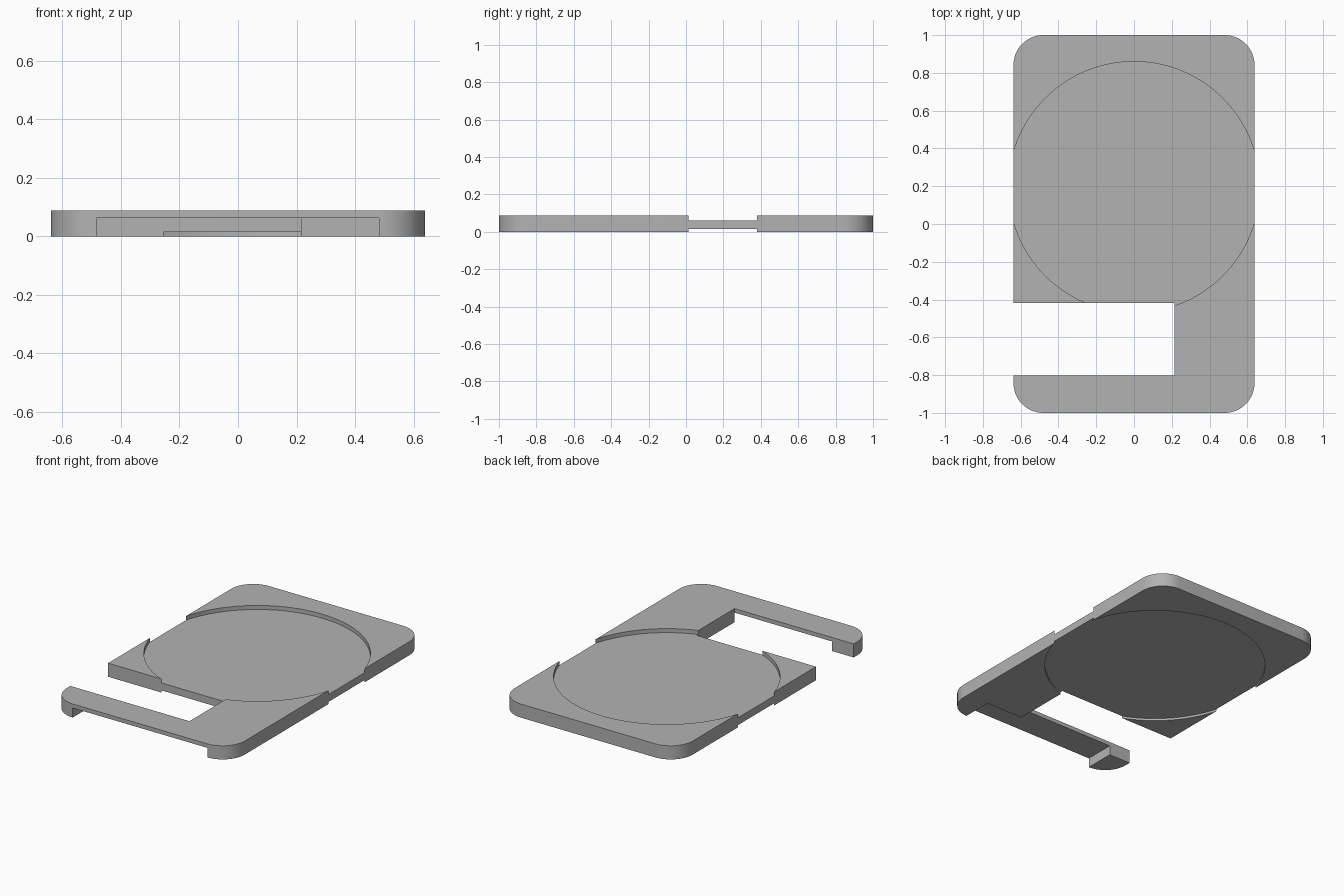
import bpy, bmesh, math

if "Cube" in bpy.data.objects:
    bpy.data.objects.remove(bpy.data.objects["Cube"], do_unlink=True)

HALF_W, HALF_L, HEIGHT, CORNER = 0.638, 1.0, 0.088, 0.158
FLOOR, CEILING = 0.014, 0.062          # underside and top of the thin disc area
NOTCH_X, NOTCH_FRONT, NOTCH_BACK = 0.215, -0.803, -0.417
DISC_Y, DISC_R = 0.196, 0.664

grey = bpy.data.materials.new("plain grey")
grey.use_nodes = True
colour = (0.45, 0.45, 0.45, 1)
grey.diffuse_color = colour
grey.node_tree.nodes["Principled BSDF"].inputs["Base Color"].default_value = colour


def prism(name, outline, z0, z1):
    """Extrude a counter-clockwise plan outline from z0 to z1."""
    bm = bmesh.new()
    base = bm.faces.new([bm.verts.new((x, y, z0)) for x, y in outline])
    top = bmesh.ops.extrude_face_region(bm, geom=[base])["geom"]
    for v in top:
        if isinstance(v, bmesh.types.BMVert):
            v.co.z = z1
    bmesh.ops.recalc_face_normals(bm, faces=bm.faces)
    mesh = bpy.data.meshes.new(name)
    bm.to_mesh(mesh)
    bm.free()
    mesh.materials.append(grey)
    obj = bpy.data.objects.new(name, mesh)
    bpy.context.collection.objects.link(obj)
    return obj


def arc(cx, cy, r, start, sweep, steps):
    return [(cx + r * math.cos(math.radians(start + sweep * i / steps)),
             cy + r * math.sin(math.radians(start + sweep * i / steps)))
            for i in range(steps + 1)]


def box(x0, x1, y0, y1):
    return [(x0, y0), (x1, y0), (x1, y1), (x0, y1)]


# Rounded plate
outline = []
for i, (sx, sy) in enumerate([(1, 1), (-1, 1), (-1, -1), (1, -1)]):
    outline += arc(sx * (HALF_W - CORNER), sy * (HALF_L - CORNER), CORNER, 90 * i, 90, 16)
plate = prism("holder_plate", outline, 0, HEIGHT)

# Side notch, slot under the front arm, and round recesses above and below
disc = arc(0, DISC_Y, DISC_R, 0, 360, 128)[:-1]
cutters = [
    prism("notch_cutter", box(-1, NOTCH_X, NOTCH_FRONT, NOTCH_BACK), -0.1, 0.2),
    prism("arm_slot_cutter", box(-0.483, 0.481, -1.2, NOTCH_FRONT), -0.1, CEILING),
    prism("top_recess_cutter", disc, CEILING, 0.2),
    prism("bottom_recess_cutter", disc, -0.1, FLOOR),
]
bpy.context.view_layer.objects.active = plate
for cutter in cutters:
    mod = plate.modifiers.new(cutter.name, "BOOLEAN")
    mod.operation = "DIFFERENCE"
    mod.solver = "EXACT"
    mod.object = cutter
    bpy.ops.object.modifier_apply(modifier=mod.name)
for cutter in cutters:
    bpy.data.objects.remove(cutter, do_unlink=True)

# Smooth round walls, sharp edges
bpy.ops.object.select_all(action="DESELECT")
plate.select_set(True)
bpy.ops.object.shade_smooth_by_angle(angle=math.radians(30))
